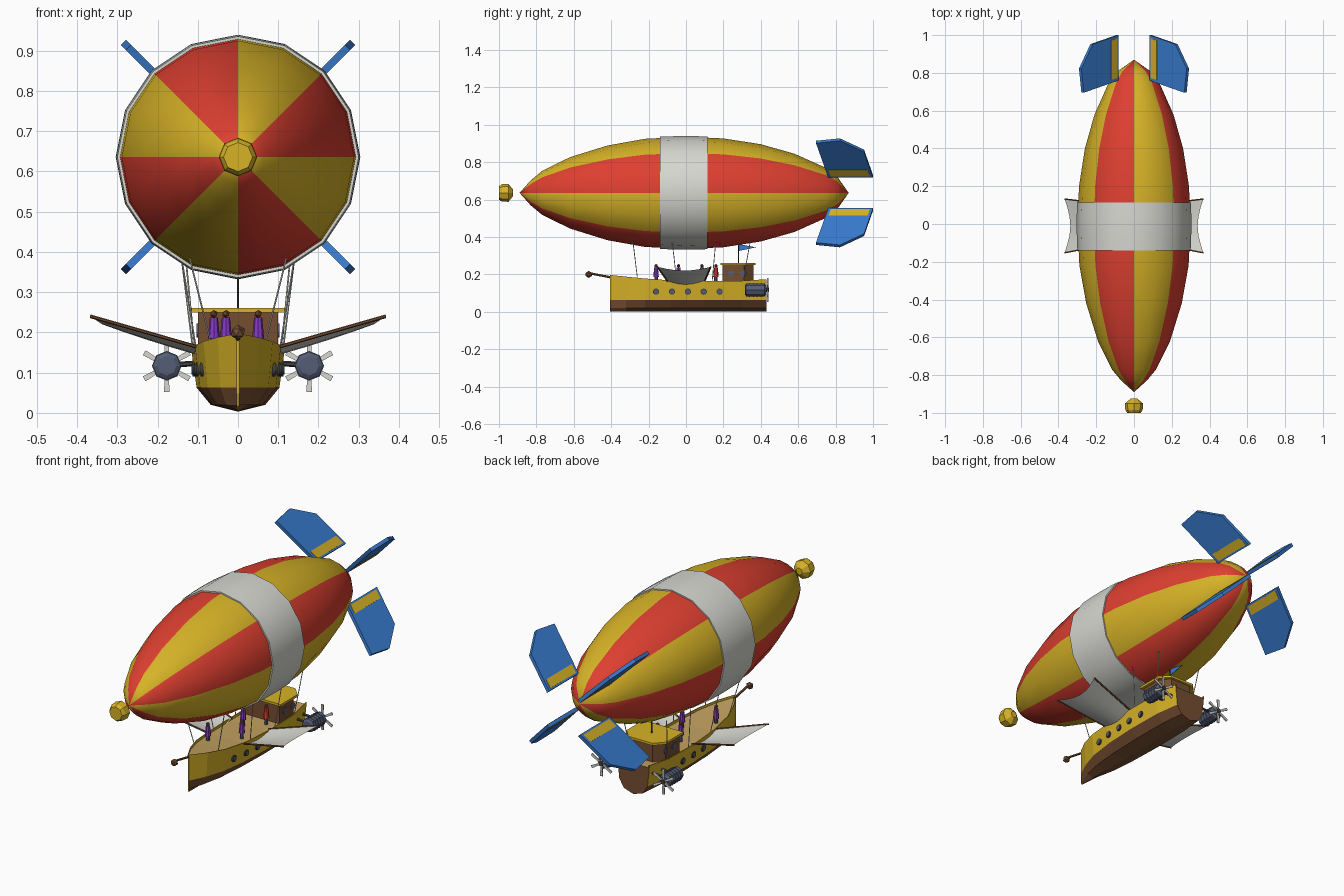
import bpy, bmesh, math
from mathutils import Vector, Matrix

cube = bpy.data.objects.get("Cube")
if cube:
    bpy.data.objects.remove(cube, do_unlink=True)


def material(name, r, g, b):
    m = bpy.data.materials.new(name)
    m.use_nodes = True
    m.diffuse_color = (r, g, b, 1)
    m.node_tree.nodes["Principled BSDF"].inputs["Base Color"].default_value = (r, g, b, 1)
    return m


YELLOW = material("golden yellow", .68, .45, .02)
RED = material("warm red", .73, .05, .03)
WHITE = material("canvas white", .68, .68, .64)
BLUE = material("fin blue", .04, .2, .62)
BROWN = material("dark wood", .18, .075, .03)
TAN = material("deck tan", .55, .36, .12)
SLATE = material("engine slate", .09, .11, .18)
PURPLE = material("coat purple", .24, .04, .58)
IRON = material("iron grey", .05, .05, .05)


def finish(name, bm, mats, rule=None, smooth=None):
    """Clean the mesh, colour faces by rule and link the object."""
    bmesh.ops.remove_doubles(bm, verts=bm.verts, dist=1e-5)
    bmesh.ops.recalc_face_normals(bm, faces=bm.faces)
    if rule:
        for f in bm.faces:
            f.material_index = rule(f.calc_center_median(), f.normal)
    me = bpy.data.meshes.new(name)
    bm.to_mesh(me)
    bm.free()
    ob = bpy.data.objects.new(name, me)
    bpy.context.collection.objects.link(ob)
    for m in mats:
        me.materials.append(m)
    if smooth:
        bpy.ops.object.select_all(action='DESELECT')
        ob.select_set(True)
        bpy.context.view_layer.objects.active = ob
        bpy.ops.object.shade_smooth_by_angle(angle=math.radians(smooth))
    return ob


def loft(name, rings, mats, closed=True, caps=False, rule=None, smooth=None):
    """Skin a list of equally long point rings."""
    bm = bmesh.new()
    rows = [[bm.verts.new(p) for p in ring] for ring in rings]
    n = len(rows[0])
    for a, b in zip(rows, rows[1:]):
        for i in range(n if closed else n - 1):
            j = (i + 1) % n
            bm.faces.new((a[i], a[j], b[j], b[i]))
    if caps:
        bm.faces.new(rows[0])
        bm.faces.new(rows[-1])
    return finish(name, bm, mats, rule, smooth)


def lathe(name, profile, n, x, z, mats, caps=False, rule=None, smooth=None):
    """Turn (y, radius) points about an axis along y."""
    turn = [2 * math.pi * i / n for i in range(n)]
    rings = [[(x + r * math.cos(t), y, z + r * math.sin(t)) for t in turn] for y, r in profile]
    return loft(name, rings, mats, True, caps, rule, smooth)


def prism(name, pts, offset, mat):
    """Thicken a flat outline evenly along an offset."""
    h = Vector(offset) / 2
    return loft(name, [[Vector(p) - h for p in pts], [Vector(p) + h for p in pts]], [mat], caps=True)


def rod(name, a, b, r, mat, n=6, r2=None):
    a, b = Vector(a), Vector(b)
    d = b - a
    bm = bmesh.new()
    bmesh.ops.create_cone(bm, cap_ends=True, segments=n, radius1=r, radius2=r if r2 is None else r2,
                          depth=d.length,
                          matrix=Matrix.Translation((a + b) / 2) @ d.to_track_quat('Z', 'Y').to_matrix().to_4x4())
    return finish(name, bm, [mat], smooth=40)


def ball(name, c, r, mat):
    bm = bmesh.new()
    bmesh.ops.create_icosphere(bm, subdivisions=1, radius=r, matrix=Matrix.Translation(c))
    return finish(name, bm, [mat])


# Gas envelope with alternating gores, centre band and nose knob
AXIS = .636


def gore(c, n):
    return int((math.atan2(c.z - AXIS, c.x) % math.tau) / (math.pi / 4)) % 2


lathe("envelope", [(-.89, 0), (-.83, .067), (-.77, .117), (-.62, .191), (-.42, .253), (-.22, .289),
                   (0, .3), (.2, .291), (.4, .26), (.58, .209), (.75, .133), (.81, .085), (.87, 0)],
      16, 0, AXIS, [RED, YELLOW], rule=gore, smooth=50)
lathe("envelope_band", [(-.14, .28), (-.14, .3), (-.06, .303), (0, .304), (.06, .303), (.115, .301), (.115, .28)],
      16, 0, AXIS, [WHITE], smooth=40)
lathe("nose_knob", [(-1, .036), (-.985, .046), (-.95, .048), (-.925, .018)], 8, 0, AXIS, [YELLOW], caps=True)

# Four diagonal tail fins with a stripe along the root
for sx, side in ((1, "left"), (-1, "right")):
    for sz, level in ((1, "upper"), (-1, "lower")):
        d = Vector((sx, 0, sz)).normalized()
        across = Vector((-sz, 0, sx)).normalized()

        def on_fin(pts):
            return [Vector((0, y, AXIS)) + d * r for y, r in pts]
        prism(f"{level}_{side}_fin",
              on_fin([(.695, .385), (.823, .403), (.952, .318), (1, .125), (.76, .125)]), across * .018, BLUE)
        prism(f"{level}_{side}_fin_stripe",
              on_fin([(.762, .18), (.972, .18), (.983, .134), (.774, .134)]), across * .021, YELLOW)

# Hull: each station holds y, half width and rim height
STATIONS = [(-.405, .004, .197), (-.32, .05, .188), (-.22, .086, .178), (-.08, .107, .168),
            (.1, .117, .164), (.3, .113, .166), (.43, .092, .174)]


def hull_at(y):
    for (y0, w0, z0), (y1, w1, z1) in zip(STATIONS, STATIONS[1:]):
        if y <= y1:
            t = (y - y0) / (y1 - y0)
            return w0 + (w1 - w0) * t, z0 + (z1 - z0) * t


def hull_ring(y, w, z):
    half = [(w, z), (w * .88, .063), (w * .58, .02)]
    inner = [(w * .95, z), (w * .95, z - .012)]
    left = inner[::-1] + half
    return [(x, y, h) for x, h in left] + [(0, y, .003)] + [(-x, y, h) for x, h in left[::-1]]


def hull_colour(c, n):
    if n.y > .9:
        return 1
    if n.z > .8 and c.z > .1 and abs(c.x) < .02:
        return 2
    return 1 if c.z < .06 else 0


loft("hull", [hull_ring(*s) for s in STATIONS], [YELLOW, BROWN, TAN], caps=True, rule=hull_colour)

# Bowsprit and lantern
rod("bowsprit", (0, -.39, .182), (0, -.51, .205), .006, BROWN)
ball("bow_lantern", (0, -.52, .2), .019, BROWN)

# Cabin with chamfered stern corners, roof and flag


def cabin_outline(w, front, back, z):
    return [(-w, front, z), (w, front, z), (w, back - .05, z), (w * .6, back, z),
            (-w * .6, back, z), (-w, back - .05, z)]


prism("cabin", cabin_outline(.1, .195, .36, .2), (0, 0, .1), BROWN)
prism("cabin_roof", cabin_outline(.115, .185, .372, .255), (0, 0, .012), YELLOW)
rod("flag_pole", (0, .28, .26), (0, .28, .365), .003, IRON)
prism("flag", [(0, .28, .362), (0, .375, .345), (0, .28, .325)], (.003, 0, 0), BLUE)

# Parts repeated on both sides
for s, side in ((1, "left"), (-1, "right")):
    # Portholes and cabin windows
    for i in range(5):
        y = -.16 + i * .085
        x = hull_at(y)[0] * .93
        rod(f"{side}_porthole_rim", (s * (x - .01), y, .108), (s * (x + .005), y, .108), .017, IRON, 10)
        rod(f"{side}_porthole_glass", (s * x, y, .108), (s * (x + .007), y, .108), .012, SLATE, 10)
    for y in (.24, .305):
        rod(f"{side}_cabin_window", (s * .098, y, .205), (s * .103, y, .205), .017, SLATE, 10)

    # Engine, mount and six-bladed propeller
    ex, ez = s * .177, .117
    lathe(f"{side}_engine", [(.315, .024), (.322, .035), (.42, .035), (.43, .022)], 8, ex, ez, [SLATE], caps=True)
    for y in (.34, .36, .38, .4):
        lathe(f"{side}_engine_rib", [(y - .003, .037), (y + .003, .037)], 8, ex, ez, [SLATE], caps=True)
    for y in (.34, .4):
        rod(f"{side}_engine_mount", (s * .08, y, .125), (s * .15, y, .12), .007, IRON)
    rod(f"{side}_propeller_hub", (ex, .425, ez), (ex, .445, ez), .012, IRON, 8)
    for k in range(6):
        a = math.pi / 2 + k * math.pi / 3
        out, up = Vector((math.cos(a), 0, math.sin(a))), Vector((-math.sin(a), 0, math.cos(a)))
        c = Vector((ex, .437, ez))
        prism(f"{side}_propeller_blade", [c + out * r + up * w for r, w in
                                         ((.008, -.004), (.065, -.007), (.065, .007), (.008, .004))],
              (0, .006, 0), WHITE)

    # Canvas side wing sagging between two spars
    rings = []
    for t in (0, .25, .5, .75, 1):
        front, back = -.1 - .052 * t, .1 + .032 * t
        rings.append([(s * (.105 + (.262 - .03 * math.sin(math.pi * k / 6) * t) * t), front + (back - front) * k / 6,
                       .165 + .075 * t - .02 * math.sin(math.pi * k / 6)) for k in range(7)])
    loft(f"{side}_wing_canvas", rings, [WHITE], closed=False, smooth=40)
    for k in (0, 6):
        rod(f"{side}_wing_spar", rings[0][k], rings[-1][k], .0045, BROWN)

    # Rigging ropes
    for y0, y1, x1 in ((-.26, -.285, .12), (-.05, -.075, .14), (.14, .16, .14), (.305, .345, .13)):
        w, z = hull_at(y0)
        rod(f"{side}_rope", (s * w * .97, y0, z), (s * x1, y1, .385), .0022, WHITE, 5)

# Crew on deck
for x, y, coat in ((-.06, -.16, PURPLE), (.05, -.04, PURPLE), (-.03, .085, PURPLE), (.05, .16, RED)):
    rod("crew_legs", (x, y, .152), (x, y, .195), .009, SLATE, 8)
    rod("crew_coat", (x, y, .185), (x, y, .237), .015, coat, 8, .01)
    ball("crew_head", (x, y, .246), .01, BROWN)
